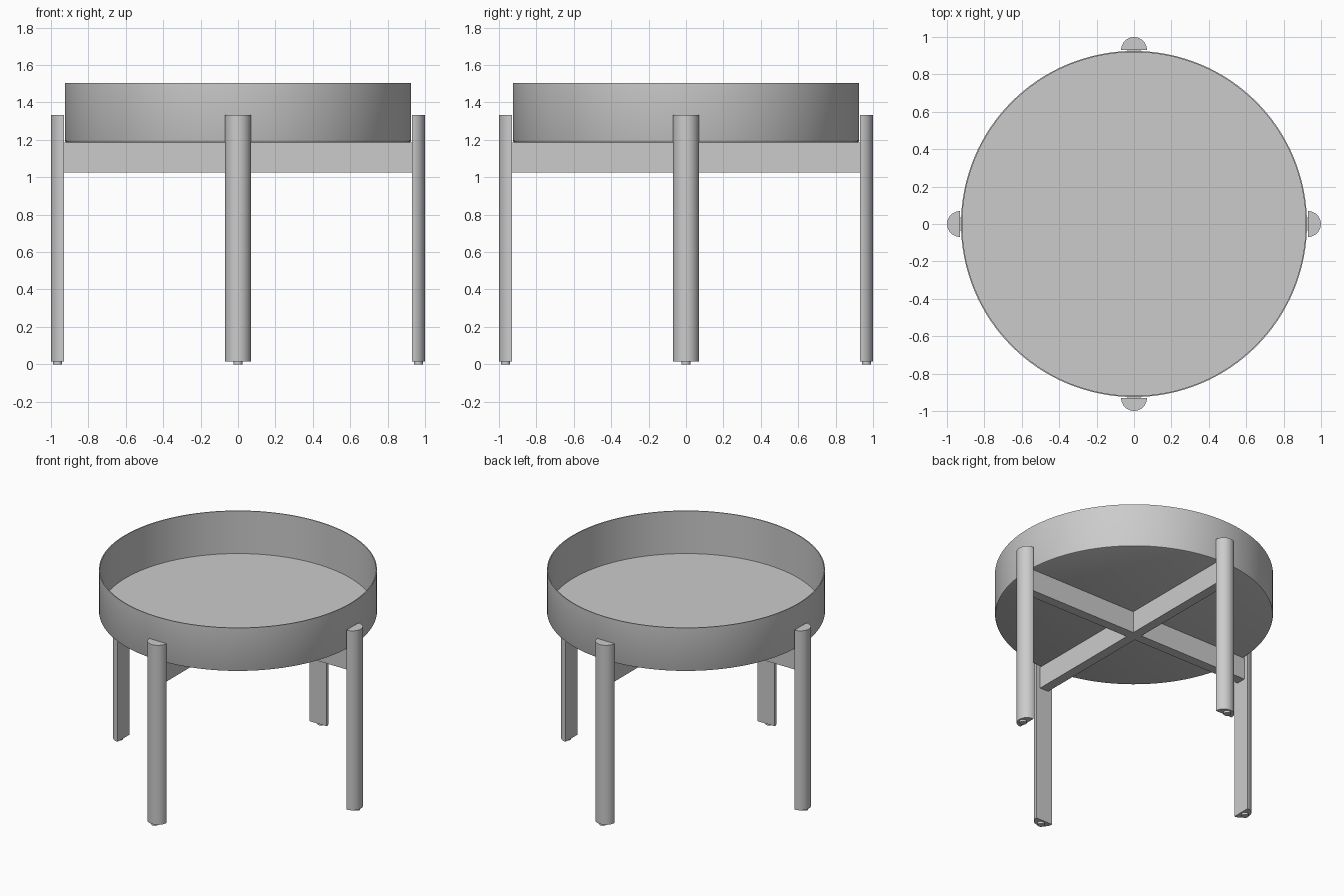
import bpy
import bmesh
from math import cos, sin, pi
from mathutils import Matrix

cube = bpy.data.objects.get("Cube")
if cube:
    bpy.data.objects.remove(cube, do_unlink=True)

GREY = (0.6, 0.6, 0.6, 1.0)
grey = bpy.data.materials.new("plain grey")
grey.use_nodes = True
grey.diffuse_color = GREY
grey.node_tree.nodes["Principled BSDF"].inputs["Base Color"].default_value = GREY


def finish(name, bm, smooth=True):
    bmesh.ops.recalc_face_normals(bm, faces=bm.faces)
    mesh = bpy.data.meshes.new(name)
    bm.to_mesh(mesh)
    bm.free()
    mesh.materials.append(grey)
    obj = bpy.data.objects.new(name, mesh)
    bpy.context.collection.objects.link(obj)
    if smooth:
        bpy.ops.object.select_all(action="DESELECT")
        obj.select_set(True)
        bpy.context.view_layer.objects.active = obj
        bpy.ops.object.shade_smooth_by_angle(angle=pi / 6)
    return obj


def prism(bm, outline, z0, z1):
    """Extrude a flat outline from z0 up to z1."""
    face = bm.faces.new([bm.verts.new((x, y, z0)) for x, y in outline])
    top = bmesh.ops.extrude_face_region(bm, geom=[face])["geom"]
    verts = [v for v in top if isinstance(v, bmesh.types.BMVert)]
    bmesh.ops.translate(bm, verts=verts, vec=(0, 0, z1 - z0))


def arc(cx, radius, start, end, steps):
    angles = [start + (end - start) * i / steps for i in range(steps + 1)]
    return [(cx + radius * cos(a), radius * sin(a)) for a in angles]


# Round tray: thin wall and floor, lathed from a profile
RADIUS, WALL, BASE, RIM = 0.925, 0.007, 1.185, 1.505
profile = [(0, BASE), (RADIUS - 0.01, BASE), (RADIUS - 0.003, BASE + 0.003),
           (RADIUS, BASE + 0.01), (RADIUS, RIM), (RADIUS - WALL, RIM),
           (RADIUS - WALL, BASE + WALL), (0, BASE + WALL)]
bm = bmesh.new()
points = [bm.verts.new((r, 0, z)) for r, z in profile]
edges = [bm.edges.new(pair) for pair in zip(points, points[1:])]
bmesh.ops.spin(bm, geom=points + edges, cent=(0, 0, 0), axis=(0, 0, 1),
               angle=2 * pi, steps=128, use_merge=True)
bmesh.ops.remove_doubles(bm, verts=bm.verts, dist=0.0001)
finish("tray", bm)

# Crossed support: one plus-shaped outline
REACH, HALF = 0.93, 0.035
quarter = [(HALF, HALF), (HALF, REACH), (-HALF, REACH)]
outline = []
for turn in range(4):
    c, s = round(cos(turn * pi / 2)), round(sin(turn * pi / 2))
    outline += [(c * x - s * y, s * x + c * y) for x, y in quarter]
bm = bmesh.new()
prism(bm, outline, 1.025, BASE)
finish("cross_support", bm, smooth=False)

# Four half-round legs with small round feet
for side, turn in (("left", 0), ("back", 1), ("right", 2), ("front", 3)):
    rotation = Matrix.Rotation(turn * pi / 2, 4, "Z")
    bm = bmesh.new()
    prism(bm, arc(REACH, 0.069, -pi / 2, pi / 2, 24), 0.015, 1.333)
    bm.transform(rotation)
    finish(side + "_leg", bm)
    bm = bmesh.new()
    prism(bm, arc(0.964, 0.024, 0, 2 * pi, 24)[:-1], 0, 0.015)
    bm.transform(rotation)
    finish(side + "_foot", bm)
